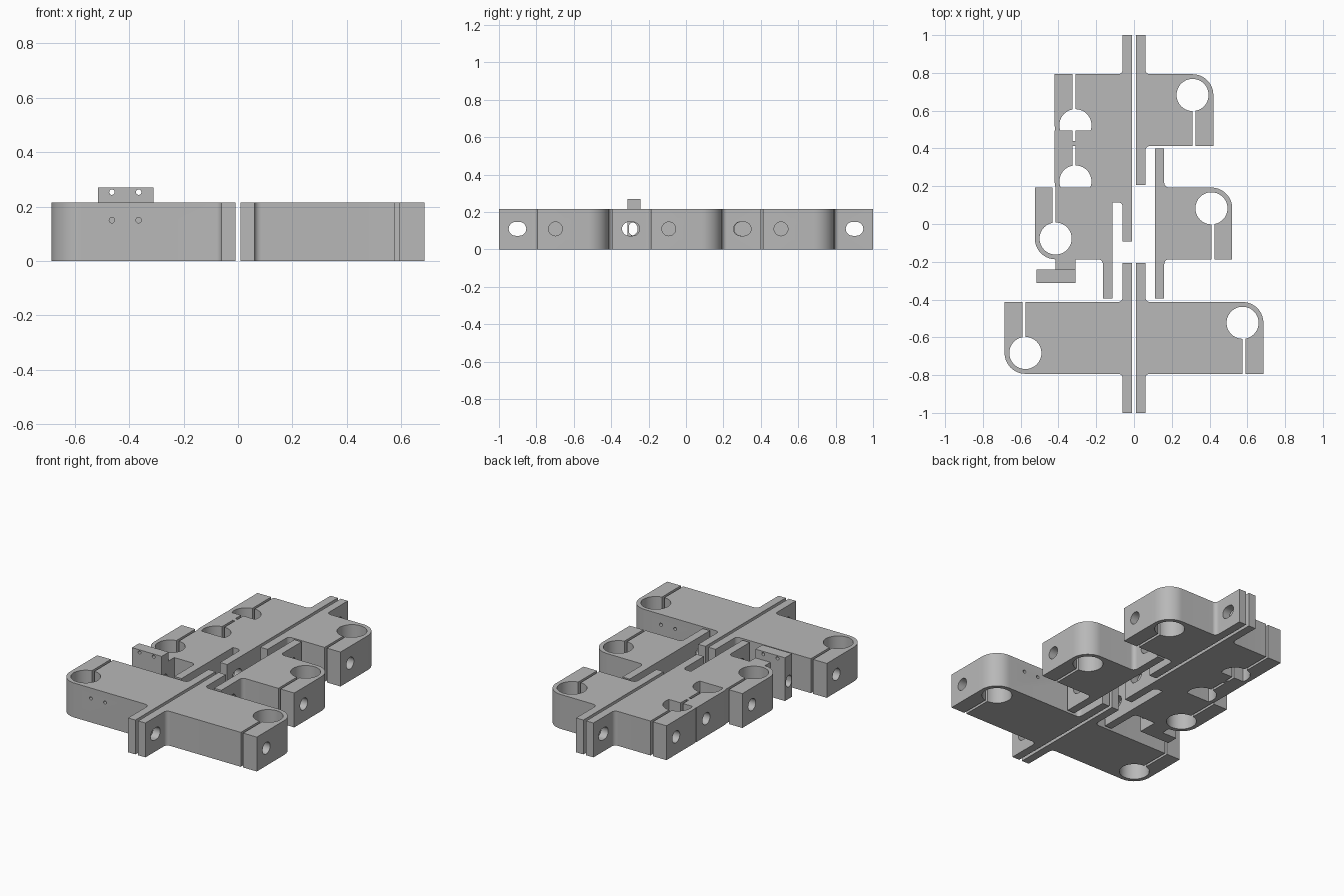
import bpy, bmesh
from math import sin, cos, asin, radians, degrees
from mathutils import Matrix

old = bpy.data.objects.get("Cube")
if old:
    bpy.data.objects.remove(old, do_unlink=True)

metal = bpy.data.materials.new("grey_metal")
metal.use_nodes = True
GREY = (0.48, 0.48, 0.48, 1)
metal.diffuse_color = GREY
metal.node_tree.nodes["Principled BSDF"].inputs["Base Color"].default_value = GREY

HEIGHT = 0.215
MID = 0.11          # height of the cross bores
HALF = 0.397        # half length of a flange
ARM = 0.19          # half width of an arm
FILLET = 0.025
BORE = 0.085        # shaft hole radius
WALL = 0.11         # rounded corner radius around the shaft hole
# Cyclic axis maps: profile (u, v) plus depth w
ALONG_Z = Matrix.Identity(4)
ALONG_X = Matrix(((0, 0, 1, 0), (1, 0, 0, 0), (0, 1, 0, 0), (0, 0, 0, 1)))  # u=y, v=z
ALONG_Y = Matrix(((0, 1, 0, 0), (0, 0, 1, 0), (1, 0, 0, 0), (0, 0, 0, 1)))  # u=z, v=x


def arc(cx, cy, r, a0, a1, n=8):
    angles = [radians(a0 + (a1 - a0) * i / n) for i in range(n + 1)]
    return [(cx + r * cos(a), cy + r * sin(a)) for a in angles]


def circle(cx, cy, r):
    return arc(cx, cy, r, 0, 360, 32)[:-1]


def slot(cx, cy, r, du=0.0, dv=0.0):
    """Rounded slot, stretched along u or v."""
    if du:
        return arc(cx + du, cy, r, -90, 90, 14) + arc(cx - du, cy, r, 90, 270, 14)
    return arc(cx, cy + dv, r, 0, 180, 14) + arc(cx, cy - dv, r, 180, 360, 14)


def rect(x0, x1, y0, y1):
    return [(x0, y0), (x1, y0), (x1, y1), (x0, y1)]


def add_prism(bm, pts, lo, hi, axis=ALONG_Z):
    base = [bm.verts.new(axis @ Matrix.Translation((u, v, lo)).translation) for u, v in pts]
    face = bm.faces.new(base)
    out = bmesh.ops.extrude_face_region(bm, geom=[face])
    new = [g for g in out["geom"] if isinstance(g, bmesh.types.BMVert)]
    shift = axis.to_3x3() @ Matrix.Translation((0, 0, hi - lo)).translation
    bmesh.ops.translate(bm, verts=new, vec=shift)


def make_object(name, prisms):
    bm = bmesh.new()
    for p in prisms:
        add_prism(bm, *p)
    bmesh.ops.recalc_face_normals(bm, faces=bm.faces)
    mesh = bpy.data.meshes.new(name)
    bm.to_mesh(mesh)
    bm.free()
    obj = bpy.data.objects.new(name, mesh)
    bpy.context.collection.objects.link(obj)
    mesh.materials.append(metal)
    return obj


def drilled(name, solids, holes):
    """Solid with all holes cut out and sharp edges kept."""
    obj = make_object(name, solids)
    cutter = make_object(name + "_cutter", holes)
    cutter.hide_render = True
    mod = obj.modifiers.new("holes", "BOOLEAN")
    mod.operation, mod.solver, mod.object = "DIFFERENCE", "EXACT", cutter
    bpy.ops.object.select_all(action="DESELECT")
    bpy.context.view_layer.objects.active = obj
    obj.select_set(True)
    bpy.ops.object.modifier_apply(modifier=mod.name)
    bpy.data.objects.remove(cutter, do_unlink=True)
    bpy.ops.object.shade_smooth_by_angle(angle=radians(30))
    return obj


def clamp(name, x, y, end, turned, pilot_holes=False):
    """Flange with a clamping arm; the outline includes the slit and shaft hole."""
    inner, outer = 0.01, 0.06
    hx, hy, gap = end - WALL, ARM - WALL, 0.016
    stop = -450 + degrees(asin(gap / BORE))
    outline = [(inner, -HALF), (outer, -HALF)]
    outline += arc(outer + FILLET, -ARM - FILLET, FILLET, 180, 90)
    outline += [(hx, -ARM)] + arc(hx, hy, BORE, -90, stop, 40)
    outline += [(hx + gap, -ARM), (end, -ARM)]
    outline += arc(hx, hy, WALL, 0, 90, 14)
    outline += arc(outer + FILLET, ARM + FILLET, FILLET, 270, 180)
    outline += [(outer, HALF), (inner, HALF)]

    # Slots in the flange ends, clamping bolt bore in the arm
    holes = [(slot(s * 0.298, MID, 0.037, du=0.01), -0.02, 0.1, ALONG_X) for s in (-1, 1)]
    holes.append((circle(-0.095, MID, 0.037), end - 0.25, end + 0.02, ALONG_X))
    if pilot_holes:
        holes += [(circle(0.15, px, 0.01), 0.09, 0.22, ALONG_Y) for px in (0.365, 0.463)]
    obj = drilled(name, [(outline, 0, HEIGHT)], holes)
    turn = Matrix.Rotation(radians(180 if turned else 0), 4, "Z")
    obj.data.transform(Matrix.Translation((x, y, 0)) @ turn)


# Long front pair
clamp("front_left_clamp", 0, -0.603, 0.685, False, True)
clamp("front_right_clamp", 0, -0.603, 0.685, True, True)
# Short clamps
clamp("middle_left_clamp", 0.1, 0.003, 0.42, False)
clamp("middle_right_clamp", -0.105, 0.003, 0.42, True)
clamp("back_left_clamp", 0, 0.603, 0.42, False)
clamp("back_right_clamp", 0, 0.603, 0.42, True)
clamp("inner_right_clamp", 0, 0.305, 0.42, True)

# Switch bracket: upright plate with a stub reaching the middle arm
drilled("switch_bracket_plate",
        [(rect(-0.515, -0.31, -0.312, -0.242), 0, 0.27)],
        [(circle(0.253, px, 0.01), -0.4, -0.2, ALONG_Y) for px in (-0.463, -0.365)]
        + [(slot(-0.28, MID, 0.026, dv=0.01), -0.6, -0.2, ALONG_X)])
make_object("switch_bracket_stub", [(rect(-0.415, -0.31, -0.242, -0.187), 0, HEIGHT)])
